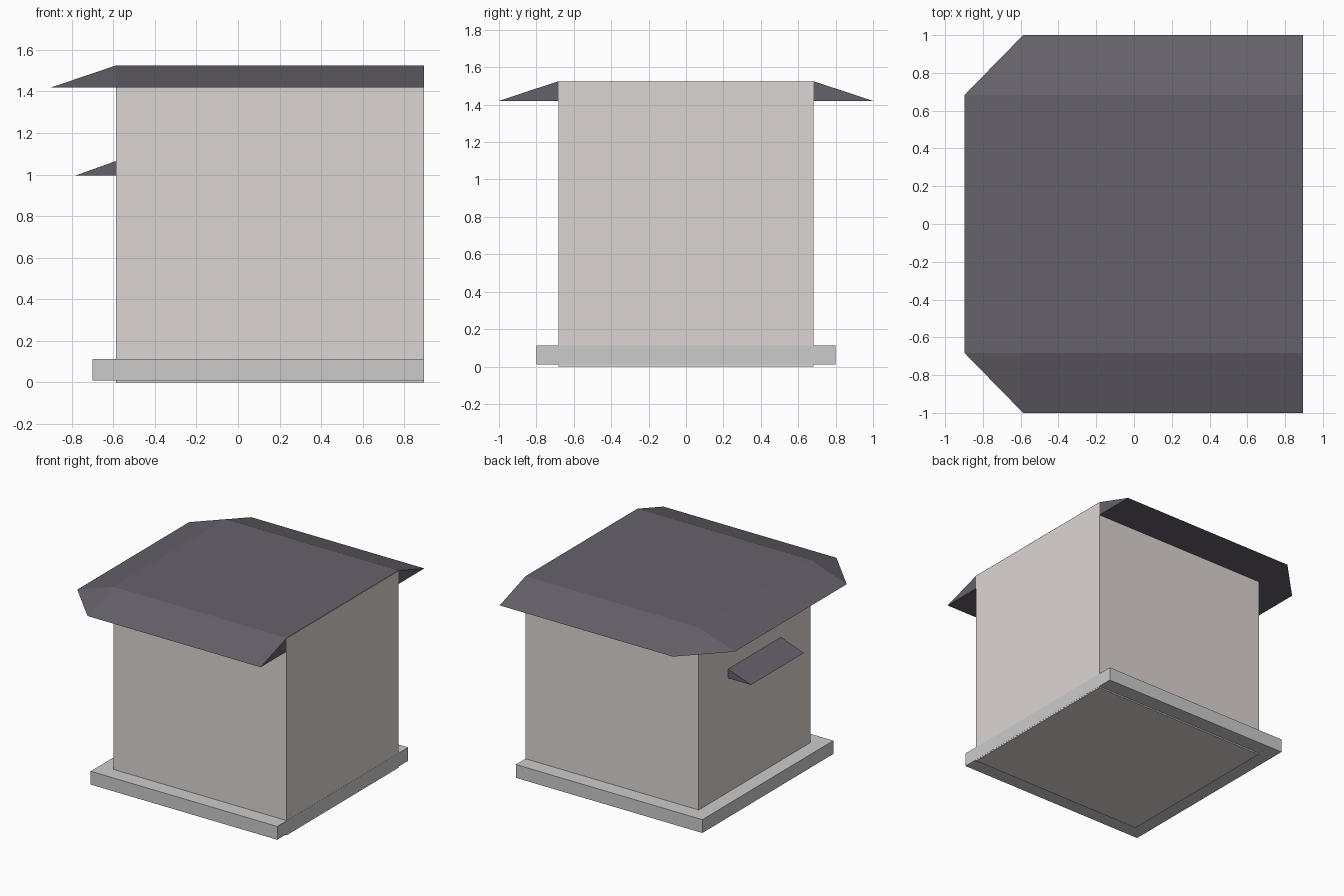
import bpy, bmesh

if "Cube" in bpy.data.objects:
    bpy.data.objects.remove(bpy.data.objects["Cube"])


def material(name, rgb):
    m = bpy.data.materials.new(name)
    m.diffuse_color = (*rgb, 1)
    m.use_nodes = True
    m.node_tree.nodes["Principled BSDF"].inputs["Base Color"].default_value = m.diffuse_color
    return m


def hull(name, points, mat=None):
    """Closed convex solid around a few corner points."""
    bm = bmesh.new()
    for p in points:
        bm.verts.new(p)
    bmesh.ops.convex_hull(bm, input=bm.verts[:])
    bmesh.ops.dissolve_limit(bm, angle_limit=0.01, verts=bm.verts[:], edges=bm.edges[:])
    bmesh.ops.recalc_face_normals(bm, faces=bm.faces[:])
    mesh = bpy.data.meshes.new(name)
    bm.to_mesh(mesh)
    bm.free()
    obj = bpy.data.objects.new(name, mesh)
    bpy.context.collection.objects.link(obj)
    if mat:
        mesh.materials.append(mat)
    return obj


def box(name, x0, x1, y, z0, z1, mat=None):
    return hull(name, [(a, s * y, c) for a in (x0, x1) for s in (-1, 1) for c in (z0, z1)], mat)


plaster = material("plaster", (0.72, 0.67, 0.65))
slate = material("slate", (0.13, 0.12, 0.145))

BACK, FRONT, HALF = -0.587, 0.895, 0.683   # wall planes

# Walls and the plinth around their foot
box("walls", BACK, FRONT, HALF, 0.0, 1.522, plaster)
box("plinth", -0.70, 0.896, 0.80, 0.01, 0.113)

# Flat roof with sloping eaves on three sides and clipped corners
roof = []
for s in (-1, 1):
    roof += [(BACK, s * HALF, 1.525), (FRONT - 0.001, s * HALF, 1.525),
             (-0.897, s * HALF, 1.42), (BACK, s * 1.0, 1.42), (FRONT - 0.001, s * 1.0, 1.42)]
hull("roof", roof, slate)

# Small wedge canopy on the -x wall
canopy = [(x, s * 0.323, z) for s in (-1, 1)
          for x, z in ((BACK, 1.065), (BACK, 0.995), (-0.783, 0.995))]
hull("door_canopy", canopy, slate)
